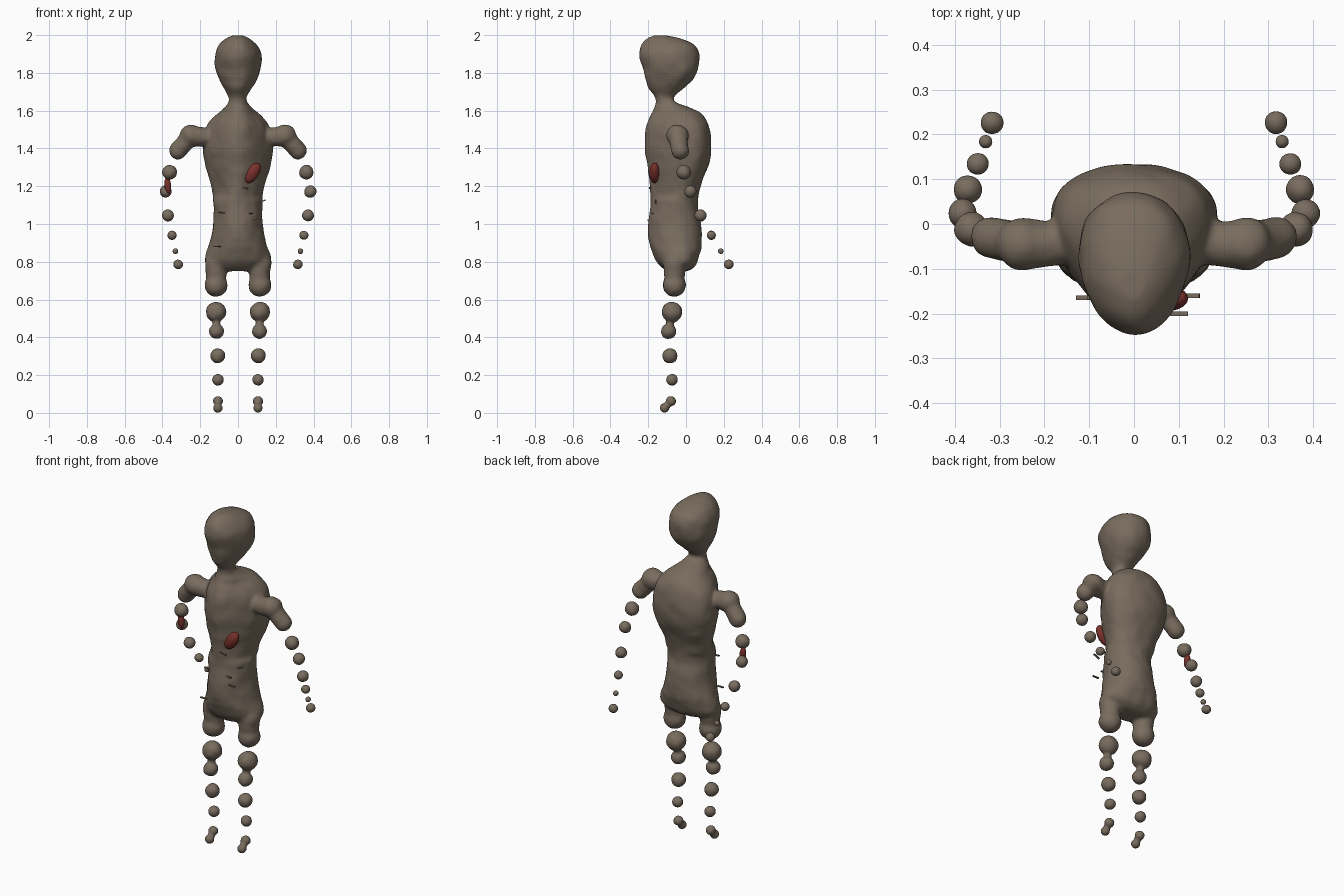
import bpy, bmesh, math
from mathutils import Vector, Matrix, noise

if "Cube" in bpy.data.objects:
    bpy.data.objects.remove(bpy.data.objects["Cube"])


def material(name, rgb):
    m = bpy.data.materials.new(name)
    m.diffuse_color = (*rgb, 1)
    m.use_nodes = True
    m.node_tree.nodes["Principled BSDF"].inputs["Base Color"].default_value = m.diffuse_color
    return m


SKIN = material("drab skin", (0.19, 0.15, 0.112))
RED = material("raw red", (0.19, 0.03, 0.024))


def finish(name, bm, mat):
    me = bpy.data.meshes.new(name)
    bmesh.ops.recalc_face_normals(bm, faces=bm.faces)
    for f in bm.faces:
        f.smooth = True
    bm.to_mesh(me)
    bm.free()
    me.materials.append(mat)
    ob = bpy.data.objects.new(name, me)
    bpy.context.collection.objects.link(ob)
    return ob


def blob(bm, p, r):
    # slightly lumpy ball
    res = bmesh.ops.create_icosphere(bm, subdivisions=3, radius=r + 0.002,
                                     matrix=Matrix.Translation(p))
    for v in res["verts"]:
        d = (v.co - Vector(p)).normalized()
        v.co += d * r * 0.07 * noise.noise(v.co * 30)


def chain(bm, a, b, ra, rb, n=6):
    for i in range(n + 1):
        t = i / n
        blob(bm, Vector(a).lerp(Vector(b), t), ra + (rb - ra) * t)


def catmull(a, b, c, d, t):
    return [0.5 * (2 * q + (r - p) * t + (2 * p - 5 * q + 4 * r - s) * t * t
                   + (3 * q - p - 3 * r + s) * t ** 3) for p, q, r, s in zip(a, b, c, d)]


def loft(bm, rows, steps=4, sides=48):
    # rows: height, half width, front y, back y; skew pushes the widest point back
    fine = []
    for i in range(len(rows) - 1):
        a, d = rows[max(i - 1, 0)], rows[min(i + 2, len(rows) - 1)]
        fine += [catmull(a, rows[i], rows[i + 1], d, s / steps) for s in range(steps)]
    fine.append(rows[-1])
    rings = []
    for z, w, f, b in fine:
        skew = 0.35 if 1.15 < z < 1.6 else 0.12
        ring = []
        for j in range(sides):
            a = 2 * math.pi * j / sides
            p = Vector((w * math.sin(a + skew * math.sin(a)),
                        (f + b) / 2 + (b - f) / 2 * math.cos(a), z))
            out = Vector((math.sin(a), math.cos(a), 0))
            p += out * (0.006 * noise.noise(p * 14) + 0.003 * noise.noise(p * 35))
            ring.append(bm.verts.new(p))
        rings.append(ring)
    for lo, hi in zip(rings, rings[1:]):
        for j in range(sides):
            k = (j + 1) % sides
            bm.faces.new((lo[j], lo[k], hi[k], hi[j]))
    bm.faces.new(rings[0])
    bm.faces.new(rings[-1])


def melt(ob, voxel, smooth):
    # fuse overlapping pieces into one soft skin
    m = ob.modifiers.new("fuse", 'REMESH')
    m.mode, m.voxel_size, m.use_smooth_shade = 'VOXEL', voxel, True
    m = ob.modifiers.new("soften", 'SMOOTH')
    m.factor, m.iterations = 0.5, smooth


# torso, neck and head, with shoulders and hips melted in
bm = bmesh.new()
loft(bm, [
    (0.75, 0.09, -0.10, 0.01), (0.77, 0.145, -0.13, 0.04), (0.80, 0.175, -0.155, 0.06),
    (0.85, 0.168, -0.18, 0.077), (0.90, 0.15, -0.195, 0.085), (1.00, 0.131, -0.20, 0.08),
    (1.10, 0.129, -0.19, 0.062), (1.20, 0.14, -0.19, 0.078), (1.30, 0.172, -0.205, 0.115),
    (1.40, 0.187, -0.217, 0.135), (1.50, 0.172, -0.215, 0.125), (1.55, 0.145, -0.20, 0.105),
    (1.59, 0.105, -0.18, 0.075), (1.62, 0.07, -0.168, 0.01), (1.65, 0.048, -0.16, -0.06),
    (1.68, 0.052, -0.17, -0.055), (1.72, 0.075, -0.20, -0.01), (1.76, 0.098, -0.212, 0.035),
    (1.81, 0.119, -0.225, 0.063), (1.86, 0.126, -0.242, 0.07), (1.91, 0.121, -0.248, 0.068),
    (1.95, 0.10, -0.237, 0.045), (1.98, 0.066, -0.212, -0.02), (1.998, 0.03, -0.175, -0.10)])
for s in (-1, 1):
    chain(bm, (s * 0.16, -0.045, 1.46), (s * 0.24, -0.045, 1.465), 0.045, 0.055)
    blob(bm, (s * 0.25, -0.045, 1.468), 0.058)
    chain(bm, (s * 0.25, -0.045, 1.468), (s * 0.318, -0.03, 1.388), 0.045, 0.046)
    chain(bm, (s * 0.115, -0.06, 0.79), (s * 0.115, -0.062, 0.70), 0.06, 0.05)
    blob(bm, (s * 0.116, -0.062, 0.676), 0.06)
melt(finish("body", bm, SKIN), 0.009, 8)

# beaded arms and legs: (x, y, z, radius), mirrored
ARM = [(0.362, -0.012, 1.274, 0.037), (0.383, 0.023, 1.172, 0.031), (0.371, 0.077, 1.045, 0.030),
       (0.349, 0.134, 0.940, 0.023), (0.331, 0.184, 0.856, 0.014), (0.317, 0.226, 0.786, 0.024)]
LEG = [(0.116, -0.074, 0.534, 0.052), (0.114, -0.092, 0.432, 0.038), (0.107, -0.085, 0.302, 0.038),
       (0.106, -0.074, 0.175, 0.029), (0.106, -0.080, 0.062, 0.025), (0.106, -0.114, 0.026, 0.023)]
for s, side in ((-1, "right"), (1, "left")):
    for part, beads in (("arm", ARM), ("leg", LEG)):
        bm = bmesh.new()
        for x, y, z, r in beads:
            blob(bm, (s * x, y, z), r)
        if part == "leg":  # knee bridge and foot
            for i, r in ((0, 0.02), (4, 0.018)):
                a, b = beads[i], beads[i + 1]
                chain(bm, (s * a[0], *a[1:3]), (s * b[0], *b[1:3]), r, r)
        melt(finish(side + "_" + part, bm, SKIN), 0.005, 3)


# red wounds on the chest and the arm
def wound(name, p, size, tilt):
    bm = bmesh.new()
    bmesh.ops.create_icosphere(bm, subdivisions=3, radius=1, matrix=Matrix.Translation(p)
                               @ Matrix.Rotation(tilt, 4, 'Y') @ Matrix.Diagonal((*size, 1)))
    finish(name, bm, RED)


wound("chest_wound", (0.076, -0.166, 1.27), (0.034, 0.028, 0.062), 0.6)
wound("arm_wound", (-0.372, 0.0, 1.205), (0.018, 0.018, 0.045), -0.1)

# thin skin slivers poking out of the belly
for i, (x, y, z, turn) in enumerate([(0.06, -0.178, 1.055, 0), (0.035, -0.19, 1.19, 0.15),
                                     (-0.085, -0.163, 1.06, 0.1), (-0.11, -0.165, 0.88, 0),
                                     (0.10, -0.2, 1.02, 0), (0.128, -0.16, 1.12, -0.4)]):
    bm = bmesh.new()
    bmesh.ops.create_cube(bm, size=1, matrix=Matrix.Translation((x, y, z))
                          @ Matrix.Rotation(turn, 4, 'Y') @ Matrix.Diagonal((0.04, 0.01, 0.006, 1)))
    ob = finish("skin_sliver_%d" % (i + 1), bm, SKIN)
    ob.data.shade_flat()
